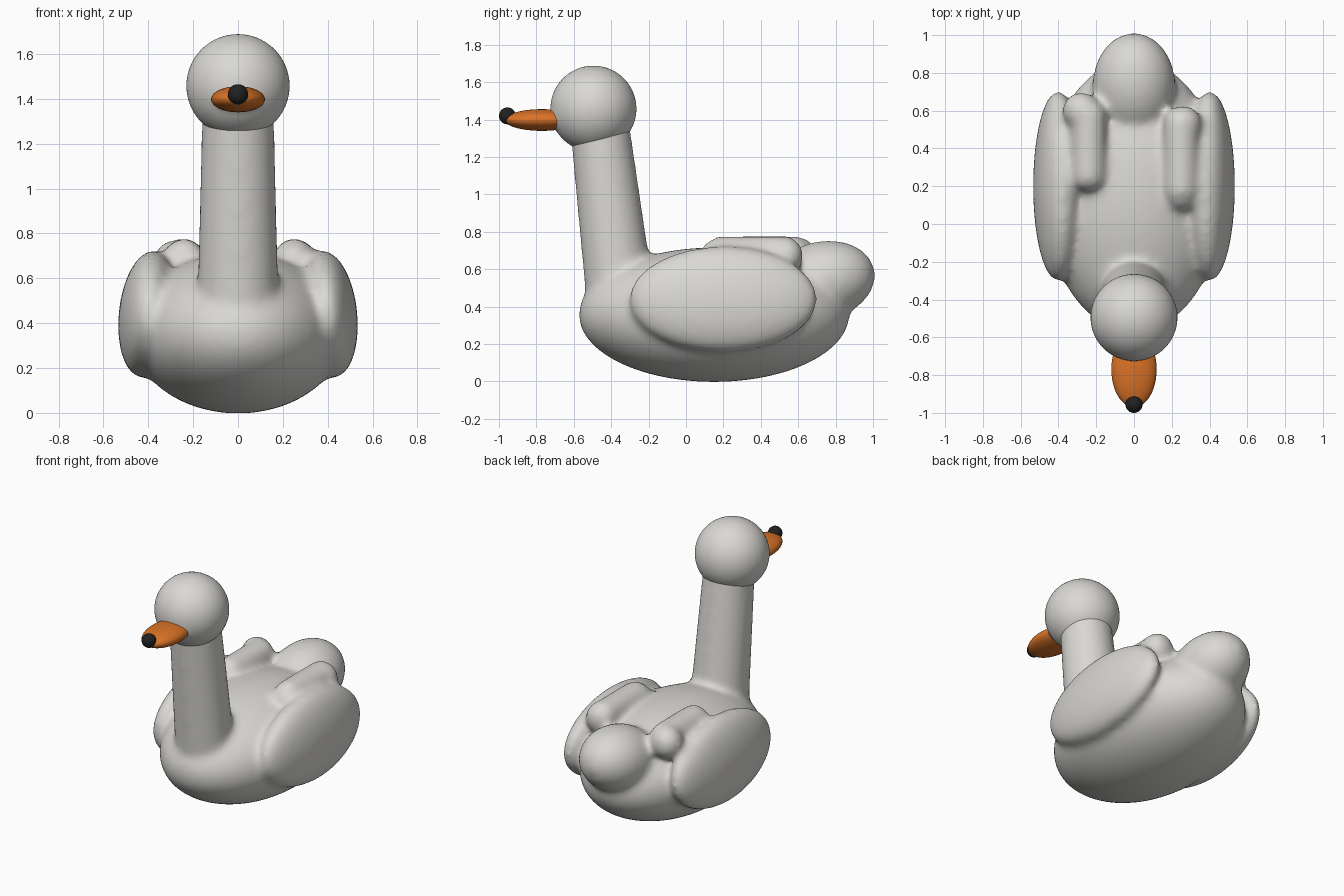
import bpy, bmesh, math
from mathutils import Matrix, Vector, Euler

if "Cube" in bpy.data.objects:
    bpy.data.objects.remove(bpy.data.objects["Cube"])


def material(name, rgb):
    m = bpy.data.materials.new(name)
    m.diffuse_color = (*rgb, 1)
    m.use_nodes = True
    m.node_tree.nodes["Principled BSDF"].inputs["Base Color"].default_value = m.diffuse_color
    return m


GREY = material("warm_white", (0.70, 0.69, 0.66))
ORANGE = material("beak_orange", (0.70, 0.17, 0.02))
BLACK = material("soft_black", (0.015, 0.015, 0.015))


def ellipsoid(bm, loc, radii, rot=(0, 0, 0)):
    mat = Matrix.LocRotScale(Vector(loc), Euler([math.radians(a) for a in rot]), Vector(radii))
    bmesh.ops.create_uvsphere(bm, u_segments=48, v_segments=32, radius=1, matrix=mat)


def tapered_tube(bm, a, b, ra, rb):
    a, b = Vector(a), Vector(b)
    d = b - a
    mat = Matrix.Translation((a + b) / 2) @ d.to_track_quat('Z', 'Y').to_matrix().to_4x4()
    bmesh.ops.create_cone(bm, cap_ends=True, segments=48, radius1=ra, radius2=rb,
                          depth=d.length, matrix=mat)


def finish(bm, name, mat, voxel=None, smooth=0):
    me = bpy.data.meshes.new(name)
    for f in bm.faces:
        f.smooth = True
    bm.to_mesh(me)
    bm.free()
    me.materials.append(mat)
    ob = bpy.data.objects.new(name, me)
    bpy.context.collection.objects.link(ob)
    if voxel:  # melt the overlapping parts into one soft skin
        r = ob.modifiers.new("melt", 'REMESH')
        r.mode = 'VOXEL'
        r.voxel_size = voxel
        r.use_smooth_shade = True
        s = ob.modifiers.new("soften", 'SMOOTH')
        s.factor = 0.5
        s.iterations = smooth
    return ob


# body with tail, wings, back feathers and neck blended together
bm = bmesh.new()
ellipsoid(bm, (0, 0.15, 0.357), (0.475, 0.725, 0.36))
ellipsoid(bm, (0, 0.73, 0.54), (0.22, 0.285, 0.21), (12, 0, 0))
for s in (-1, 1):
    ellipsoid(bm, (s * 0.402, 0.2, 0.44), (0.13, 0.505, 0.285), (0, -s * 6, 0))
tapered_tube(bm, (0, -0.345, 0.40), (0, -0.472, 1.45), 0.185, 0.157)

# ridges of feathers on the back, slightly different left and right
for x, y0, y1, knob_x, knob_y in ((-0.24, 0.25, 0.58, -0.28, 0.60),
                                  (0.25, 0.18, 0.54, 0.26, 0.53)):
    tapered_tube(bm, (x, y0, 0.685), (x, y1, 0.685), 0.092, 0.092)
    for y in (y0, y1):
        ellipsoid(bm, (x, y, 0.685), (0.092, 0.08, 0.092))
    ellipsoid(bm, (knob_x, knob_y, 0.67), (0.10, 0.10, 0.105))
ellipsoid(bm, (0.25, 0.15, 0.665), (0.09, 0.08, 0.09))
finish(bm, "body", GREY, 0.018, 22)

# head with a small collar around the beak
bm = bmesh.new()
ellipsoid(bm, (0, -0.495, 1.458), (0.231, 0.231, 0.231))
ellipsoid(bm, (0, -0.66, 1.40), (0.122, 0.075, 0.065))
finish(bm, "head", GREY, 0.012, 8)

# flat beak and its dark tip
bm = bmesh.new()
ellipsoid(bm, (0, -0.77, 1.398), (0.12, 0.2, 0.058))
finish(bm, "beak", ORANGE)
bm = bmesh.new()
ellipsoid(bm, (0, -0.955, 1.42), (0.045, 0.045, 0.045))
finish(bm, "beak_tip", BLACK)
